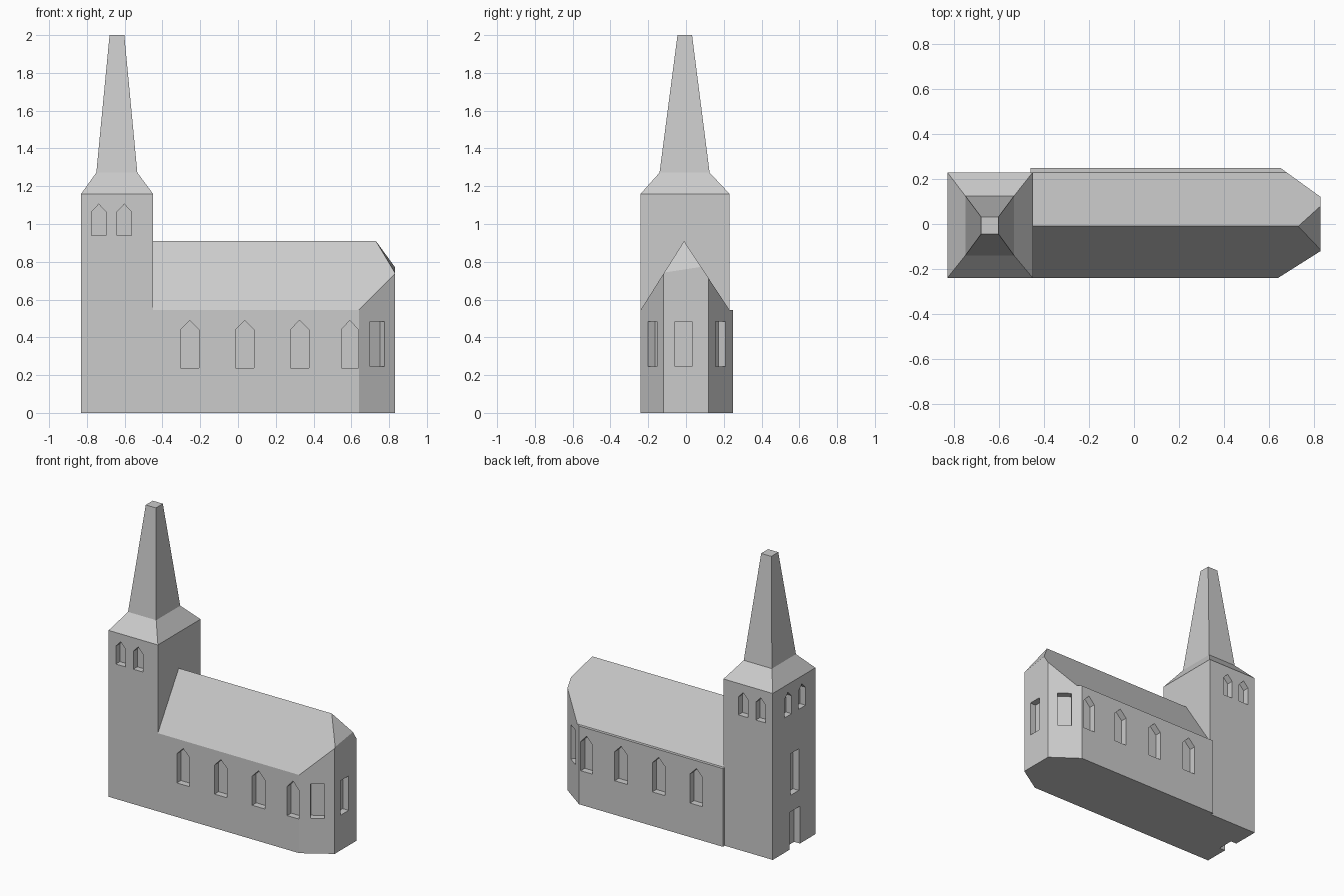
import bpy, bmesh
from mathutils import Vector

if "Cube" in bpy.data.objects:
    bpy.data.objects.remove(bpy.data.objects["Cube"])

stone = bpy.data.materials.new("grey stone")
stone.diffuse_color = (0.6, 0.6, 0.6, 1)
stone.use_nodes = True
stone.node_tree.nodes["Principled BSDF"].inputs["Base Color"].default_value = stone.diffuse_color


def finish(bm, name):
    bmesh.ops.recalc_face_normals(bm, faces=bm.faces)
    me = bpy.data.meshes.new(name)
    bm.to_mesh(me)
    bm.free()
    me.materials.append(stone)
    ob = bpy.data.objects.new(name, me)
    bpy.context.collection.objects.link(ob)
    return ob


def loft(bm, rings):
    """Join equal-length rings of points into a closed solid."""
    rows = [[bm.verts.new(p) for p in r] for r in rings]
    n = len(rows[0])
    bm.faces.new(rows[0][::-1])
    bm.faces.new(rows[-1])
    for a, b in zip(rows, rows[1:]):
        for i in range(n):
            j = (i + 1) % n
            bm.faces.new((a[i], a[j], b[j], b[i]))


def rect(x0, x1, y0, y1, z):
    return [(x0, y0, z), (x1, y0, z), (x1, y1, z), (x0, y1, z)]


def opening(bm, x, y, normal, width, z0, z1, peak=None, depth=0.045):
    """Prism for a recess centred at x, y on a wall facing normal."""
    n = Vector((*normal, 0)).normalized()
    u = Vector((-n.y, n.x, 0))
    prof = [(-width / 2, z0), (width / 2, z0), (width / 2, z1)]
    prof += ([(0, peak)] if peak else []) + [(-width / 2, z1)]
    loft(bm, [[Vector((x, y, z)) + u * a + n * d for a, z in prof]
              for d in (-depth, 0.03)])


def carve(ob, bm):
    """Cut all openings out of a part, then drop the cutter."""
    cutter = finish(bm, "cutter")
    cutter.hide_render = True
    mod = ob.modifiers.new("openings", 'BOOLEAN')
    mod.operation = 'DIFFERENCE'
    mod.solver = 'EXACT'
    mod.object = cutter
    dg = bpy.context.evaluated_depsgraph_get()
    me = bpy.data.meshes.new_from_object(ob.evaluated_get(dg))
    ob.modifiers.clear()
    ob.data = me
    bpy.data.objects.remove(cutter)


# Tower
bm = bmesh.new()
loft(bm, [rect(-0.83, -0.45, -0.24, 0.23, z) for z in (0, 1.16)])
tower = finish(bm, "tower")

# Tower openings: belfry pairs on three sides, west window and door
cut = bmesh.new()
for x in (-0.737, -0.602):
    for y, s in ((-0.24, -1), (0.23, 1)):
        opening(cut, x, y, (0, s), 0.075, 0.94, 1.065, 1.105)
for y in (0.062, -0.092):
    opening(cut, -0.83, y, (-1, 0), 0.08, 0.94, 1.065, 1.105)
opening(cut, -0.83, -0.012, (-1, 0), 0.09, 0.375, 0.665)
opening(cut, -0.83, -0.012, (-1, 0), 0.115, -0.05, 0.26)
carve(tower, cut)

# Spire with splayed foot
bm = bmesh.new()
loft(bm, [rect(-0.83, -0.45, -0.24, 0.23, 1.16),
          rect(-0.75, -0.533, -0.14, 0.125, 1.272),
          rect(-0.68, -0.602, -0.045, 0.032, 2.0)])
finish(bm, "spire")

# Nave walls with canted east end
EAVE = 0.545
plan = [(-0.45, -0.24), (0.64, -0.24), (0.83, -0.12),
        (0.83, 0.12), (0.65, 0.25), (-0.46, 0.25)]
bm = bmesh.new()
loft(bm, [[(x, y, z) for x, y in plan] for z in (0, EAVE)])
nave = finish(bm, "nave_walls")

# Nave openings
cut = bmesh.new()
for x in (-0.255, 0.036, 0.326, 0.592):
    for y, s in ((-0.24, -1), (0.25, 1)):
        opening(cut, x, y, (0, s), 0.09 if x > 0.5 else 0.098, 0.237, 0.44, 0.49)
opening(cut, 0.7375, -0.178, (0.12, -0.19), 0.089, 0.245, 0.485)
opening(cut, 0.743, 0.183, (0.13, 0.18), 0.089, 0.245, 0.485)
opening(cut, 0.83, -0.013, (1, 0), 0.092, 0.245, 0.485)
carve(nave, cut)

# Nave roof: plan raised as a block, then sliced by both slopes and the end hip
bm = bmesh.new()
loft(bm, [[(x, y, z) for x, y in plan] for z in (EAVE, 1.1)])
ridge = Vector((0.73, -0.01, 0.91))
hip = (Vector((0.83, -0.115, 0.743)) - ridge).cross(Vector((0.83, 0.08, 0.773)) - ridge)
if hip.z < 0:
    hip = -hip
for no in (Vector((0, -0.365, 0.23)), Vector((0, 0.365, 0.24)), hip):
    res = bmesh.ops.bisect_plane(bm, geom=bm.verts[:] + bm.edges[:] + bm.faces[:],
                                 dist=1e-5, plane_co=ridge, plane_no=no.normalized(),
                                 clear_outer=True)
    bmesh.ops.holes_fill(bm, edges=[e for e in bm.edges if e.is_boundary], sides=0)
finish(bm, "nave_roof")
